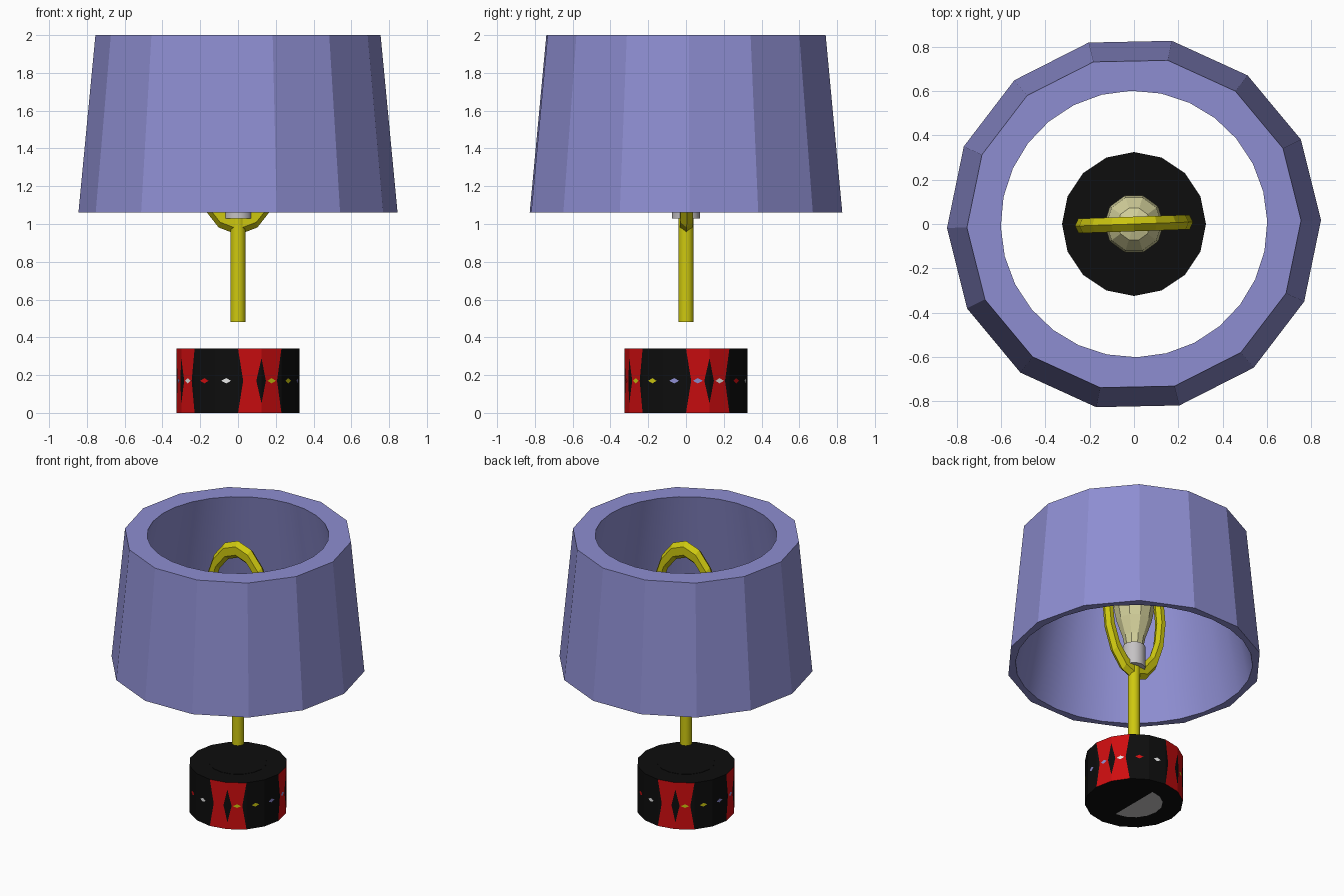
import bpy, bmesh, math

old = bpy.data.objects.get("Cube")
if old:
    bpy.data.objects.remove(old, do_unlink=True)


def material(name, r, g, b):
    m = bpy.data.materials.new(name)
    m.use_nodes = True
    m.diffuse_color = (r, g, b, 1)
    m.node_tree.nodes["Principled BSDF"].inputs["Base Color"].default_value = (r, g, b, 1)
    return m


LAVENDER = material("lavender", 0.27, 0.27, 0.64)
BLACK = material("black", 0.004, 0.004, 0.004)
RED = material("red", 0.62, 0.004, 0.005)
YELLOW = material("yellow", 0.62, 0.58, 0.005)
WHITE = material("white", 0.8, 0.8, 0.8)
GREY = material("pale grey", 0.56, 0.54, 0.55)
CREAM = material("cream glass", 0.64, 0.62, 0.32)


def finish(name, bm, *mats, merge=True, smooth=None):
    if merge:
        bmesh.ops.remove_doubles(bm, verts=bm.verts, dist=1e-5)
        bmesh.ops.recalc_face_normals(bm, faces=bm.faces)
    me = bpy.data.meshes.new(name)
    bm.to_mesh(me)
    bm.free()
    for m in mats:
        me.materials.append(m)
    ob = bpy.data.objects.new(name, me)
    bpy.context.collection.objects.link(ob)
    if smooth:
        bpy.ops.object.select_all(action='DESELECT')
        ob.select_set(True)
        bpy.context.view_layer.objects.active = ob
        bpy.ops.object.shade_smooth_by_angle(angle=math.radians(smooth))
    return ob


def ring(bm, r, z, n, offset=0.0):
    return [bm.verts.new((r * math.cos(offset + math.tau * i / n),
                          r * math.sin(offset + math.tau * i / n), z)) for i in range(n)]


def bridge(bm, a, b):
    n = len(a)
    for i in range(n):
        bm.faces.new((a[i], a[(i + 1) % n], b[(i + 1) % n], b[i]))


def lathe(name, profile, n, mat, smooth=None):
    """Capped turned solid from (radius, height) points."""
    bm = bmesh.new()
    rings = [ring(bm, r, z, n) for r, z in profile]
    for a, b in zip(rings, rings[1:]):
        bridge(bm, a, b)
    bm.faces.new(rings[0][::-1])
    bm.faces.new(rings[-1])
    return finish(name, bm, mat, smooth=smooth)


# Shade: faceted outside, round inside that narrows towards the top
bm = bmesh.new()
N, TURN = 14, math.radians(1.2)
out_low, out_top = ring(bm, 0.845, 1.06, N, TURN), ring(bm, 0.755, 2.0, N, TURN)
in_low, in_top = ring(bm, 0.785, 1.06, 2 * N, TURN), ring(bm, 0.602, 2.0, 2 * N, TURN)
bridge(bm, out_low, out_top)
bridge(bm, in_top, in_low)
for o, c in ((out_low, in_low), (out_top, in_top)):
    for k in range(N):
        bm.faces.new((o[k], o[(k + 1) % N], c[(2 * k + 2) % (2 * N)], c[2 * k + 1], c[2 * k]))
finish("shade", bm, LAVENDER, smooth=20)

# Base: sixteen-sided drum with four red panels, each cut with a black diamond
R, H, SIDES = 0.325, 0.34, 16


def on_side(face, u, z, lift=0.0):
    """Point on a side face; faces count anticlockwise from the front."""
    a, b = (math.tau * (face + k) / SIDES - math.pi / 2 for k in (0, 1))
    m = (a + b) / 2
    return (R * (math.cos(a) * (1 - u) + math.cos(b) * u) + lift * math.cos(m),
            R * (math.sin(a) * (1 - u) + math.sin(b) * u) + lift * math.sin(m), z)


bm = bmesh.new()
RED_CUT = [(0, 0), (1, 0), (1, .05), (.78, .17), (1, .29), (1, H), (0, H), (.22, .17)]
BORDER = [(0, 0), (.22, .17), (0, H)]
HALF_DIAMOND = [(1, .05), (1, .29), (.78, .17)]
for f in range(SIDES):
    if f % 4 < 2:
        shapes = ((RED_CUT, 1), (BORDER, 0), (HALF_DIAMOND, 0))
    else:
        shapes = (([(0, 0), (1, 0), (1, H), (0, H)], 0),)
    for pts, mat in shapes:
        flip = f % 4 == 1
        face = bm.faces.new([bm.verts.new(on_side(f, 1 - u if flip else u, z)) for u, z in pts])
        face.material_index = mat
for z in (0, H):
    bm.faces.new(ring(bm, R, z, SIDES))
finish("base", bm, BLACK, RED)

# Small diamond studs around the base, repeating every half turn
STUDS = [RED, YELLOW, YELLOW, LAVENDER, LAVENDER, WHITE, RED, WHITE]
for f in range(SIDES):
    bm = bmesh.new()
    bm.faces.new([bm.verts.new(on_side(f, u, z, 0.002))
                  for u, z in ((.29, .17), (.5, .156), (.71, .17), (.5, .184))])
    finish("stud_%02d" % (f + 1), bm, STUDS[f % 8], merge=False)

# Inlaid discs on the top and underside of the base
lathe("top_disc", [(0.19, H - 0.001), (0.19, H + 0.002)], 16, BLACK)
bm = bmesh.new()
arc = [math.pi / 2 + math.pi * i / 8 for i in range(9)]
bm.faces.new([bm.verts.new((0.19 * math.cos(a), 0.19 * math.sin(a), -0.001)) for a in reversed(arc)])
finish("underside_disc", bm, GREY, merge=False)

# Pole
lathe("pole", [(0.041, 0.48), (0.041, 1.03)], 12, YELLOW, smooth=40)

# Harp: tall faceted loop around the bulb
bm = bmesh.new()
MAJOR, MINOR = 16, 6
loops = []
for i in range(MAJOR):
    a = math.tau * i / MAJOR
    loop = []
    for j in range(MINOR):
        t = math.tau * j / MINOR
        r = 0.235 + 0.032 * math.cos(t)
        x, y = r * math.cos(a), 0.038 * math.sin(t)
        loop.append(bm.verts.new((x, y, 1.45 + 1.9 * r * math.sin(a))))
    loops.append(loop)
for i in range(MAJOR):
    bridge(bm, loops[i], loops[(i + 1) % MAJOR])
harp = finish("harp", bm, YELLOW)
harp.rotation_euler.z = math.radians(2)

# Socket and bulb
lathe("socket", [(0.075, 1.03), (0.075, 1.19)], 16, GREY, smooth=40)
lathe("bulb", [(0.06, 1.18), (0.075, 1.26), (0.115, 1.38), (0.135, 1.48),
               (0.125, 1.57), (0.075, 1.64), (0.03, 1.655)], 10, CREAM)
